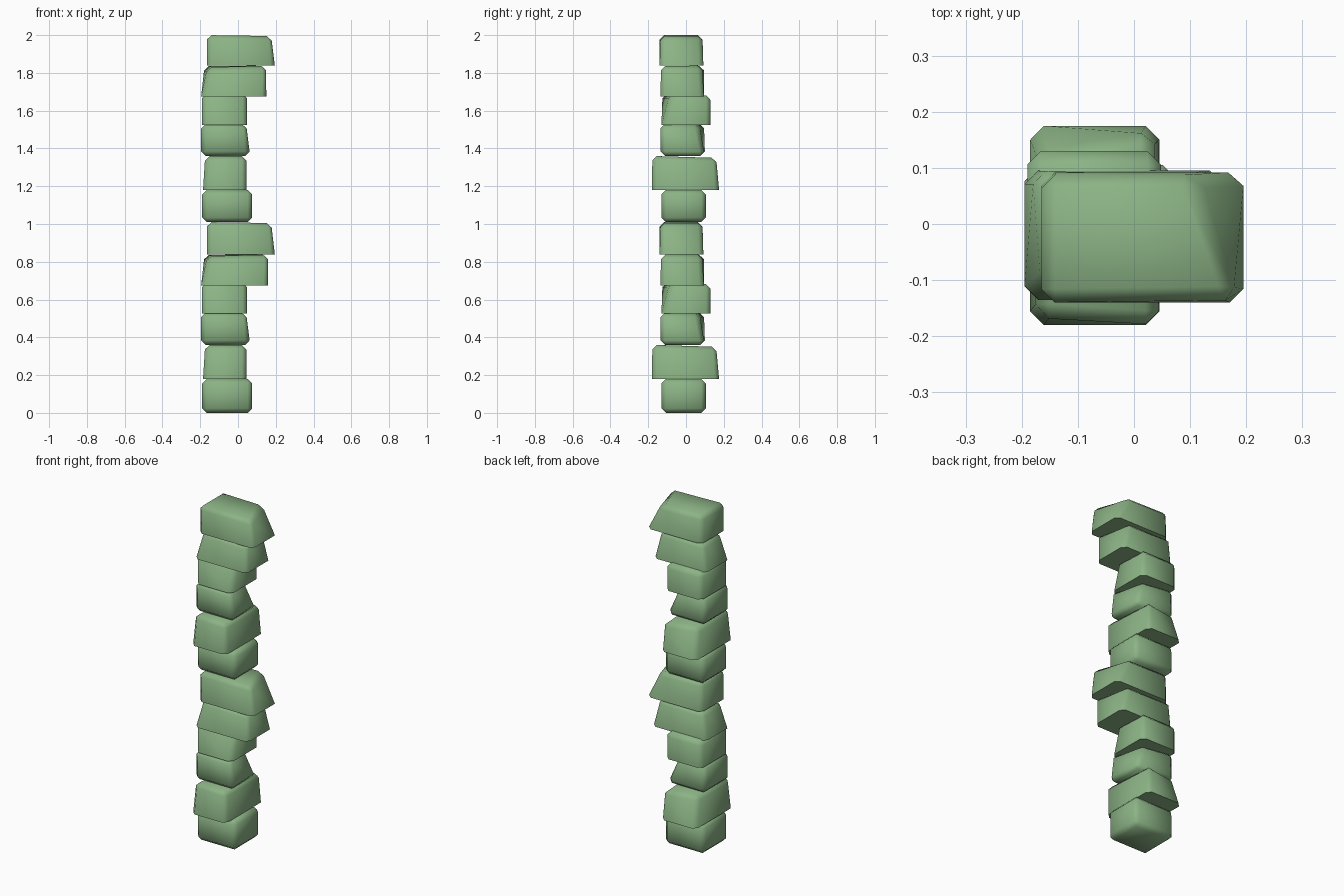
import bpy, bmesh, math
from mathutils import Vector

cube = bpy.data.objects.get("Cube")
if cube:
    bpy.data.objects.remove(cube, do_unlink=True)

green = bpy.data.materials.new("moss_green")
green.use_nodes = True
colour = (0.26, 0.45, 0.235, 1)
green.diffuse_color = colour
green.node_tree.nodes["Principled BSDF"].inputs["Base Color"].default_value = colour


def block(name, xs, ys, zs, sharp_base=True, moves=None, bevel=0.024):
    """Bevelled block; moves shifts single corners, keyed by x, y, z signs."""
    bm = bmesh.new()
    bmesh.ops.create_cube(bm, size=1)
    for v in bm.verts:
        key = "".join("+" if c > 0 else "-" for c in v.co)
        v.co = Vector(r[0] if s == "-" else r[1] for s, r in zip(key, (xs, ys, zs)))
        v.co += Vector((moves or {}).get(key, (0, 0, 0)))
    mid = sum(zs) / 2
    edges = [e for e in bm.edges
             if not sharp_base or max(v.co.z for v in e.verts) > mid]
    bmesh.ops.bevel(bm, geom=edges, offset=bevel, segments=1, profile=0.5,
                    affect='EDGES', clamp_overlap=True)
    bmesh.ops.recalc_face_normals(bm, faces=bm.faces[:])
    mesh = bpy.data.meshes.new(name)
    bm.to_mesh(mesh)
    bm.free()
    mesh.materials.append(green)
    ob = bpy.data.objects.new(name, mesh)
    bpy.context.collection.objects.link(ob)
    bpy.ops.object.select_all(action='DESELECT')
    ob.select_set(True)
    bpy.context.view_layer.objects.active = ob
    bpy.ops.object.shade_smooth_by_angle(angle=math.radians(62))
    return ob


# Six stones, stacked twice
for half, base in (("lower", 0.0), ("upper", 1.0)):
    def z(low, high):
        return (base + low, base + high)

    block(half + "_plain_stone", (-0.19, 0.075), (-0.13, 0.105),
          z(0.01 if base else 0, 0.18), sharp_base=False)
    block(half + "_deep_stone", (-0.185, 0.045), (-0.18, 0.175), z(0.18, 0.36),
          moves={"-++": (0.02, -0.05, -0.01), "+++": (-0.01, -0.01, -0.01),
                 "--+": (0.01, 0.015, 0)})
    block(half + "_cut_stone", (-0.195, 0.063), (-0.135, 0.10), z(0.36, 0.53),
          sharp_base=False, moves={"+++": (-0.07, -0.035, 0), "+-+": (-0.012, 0, 0)})
    block(half + "_back_stone", (-0.19, 0.048), (-0.13, 0.13), z(0.525, 0.69),
          moves={"+-+": (0, 0.05, 0), "+++": (0, 0, -0.01), "-++": (0, 0, -0.01)})
    block(half + "_slanted_stone", (-0.195, 0.15 if base else 0.16), (-0.135, 0.095),
          z(0.675, 0.838),
          moves={"--+": (0.035, 0.03, -0.01), "-++": (0.015, 0, 0),
                 "+++": (-0.045, -0.01, 0), "+-+": (0.004, 0, 0)})
    block(half + "_overhang_stone", (-0.165, 0.195), (-0.14, 0.092),
          z(0.838, 1.0 if base else 1.01),
          moves={"+++": (-0.09, -0.005, -0.005), "+-+": (-0.01, 0.005, -0.005),
                 "-++": (0, -0.005, 0)})
